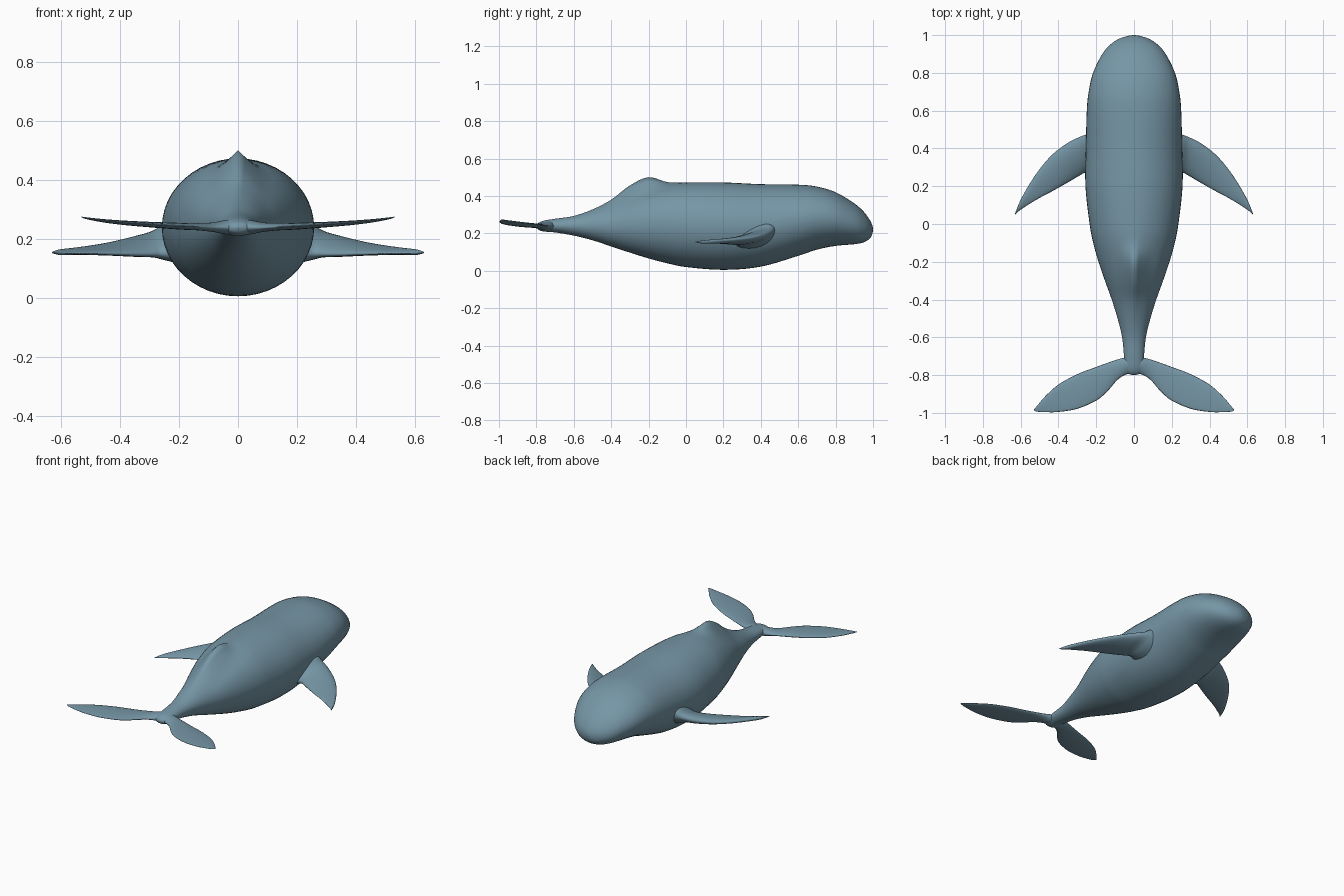
import bpy, bmesh
from math import sin, cos, pi

default = bpy.data.objects.get("Cube")
if default:
    bpy.data.objects.remove(default, do_unlink=True)

# Single slate blue skin
skin = bpy.data.materials.new("slate blue skin")
skin.use_nodes = True
colour = (0.18, 0.305, 0.38, 1)
skin.diffuse_color = colour
skin.node_tree.nodes["Principled BSDF"].inputs["Base Color"].default_value = colour


def resample(stations, steps):
    """Smooth curve through all stations (Catmull-Rom)."""
    out = []
    last = len(stations) - 1
    for i in range(last):
        a, b = stations[max(i - 1, 0)], stations[i]
        c, d = stations[i + 1], stations[min(i + 2, last)]
        for s in range(steps):
            t = s / steps
            out.append([q + 0.5 * t * (r - p + t * (2*p - 5*q + 4*r - u + t * (3*(q - r) + u - p)))
                        for p, q, r, u in zip(a, b, c, d)])
    out.append(list(stations[last]))
    return out


def loft(name, rings):
    """Skin closed rings of points and cap both ends."""
    bm = bmesh.new()
    loops = [[bm.verts.new(p) for p in ring] for ring in rings]
    n = len(loops[0])
    for a, b in zip(loops, loops[1:]):
        for i in range(n):
            j = (i + 1) % n
            bm.faces.new((a[i], a[j], b[j], b[i]))
    bm.faces.new(loops[0])
    bm.faces.new(loops[-1])
    bmesh.ops.recalc_face_normals(bm, faces=bm.faces)
    for f in bm.faces:
        f.smooth = True
    mesh = bpy.data.meshes.new(name)
    bm.to_mesh(mesh)
    bm.free()
    mesh.materials.append(skin)
    obj = bpy.data.objects.new(name, mesh)
    bpy.context.collection.objects.link(obj)
    return obj


# Body: y, half width, belly z, back z, dorsal hump height
body = [
    (1.0, .004, .218, .224, 0), (.995, .035, .193, .246, 0), (.98, .08, .170, .276, 0),
    (.95, .125, .152, .316, 0), (.9, .168, .142, .36, 0), (.8, .217, .133, .42, 0),
    (.7, .24, .113, .45, 0), (.6, .25, .08, .46, 0), (.4, .255, .022, .463, 0),
    (.2, .257, .005, .472, 0), (0, .235, .02, .47, .002), (-.1, .216, .04, .458, .016),
    (-.2, .188, .066, .432, .068), (-.3, .154, .097, .396, .06), (-.4, .118, .13, .352, .028),
    (-.5, .087, .163, .32, .008), (-.6, .063, .188, .293, 0), (-.7, .053, .205, .278, 0),
    (-.76, .05, .21, .268, 0), (-.79, .035, .22, .255, 0), (-.8, .004, .236, .24, 0),
]


def body_ring(y, w, low, high, hump, sides=48):
    ring = []
    for k in range(sides):
        a = 2 * pi * k / sides
        x = w * cos(a)
        z = (low + high) / 2 + (high - low) / 2 * sin(a)
        if sin(a) > 0:                       # pinch the back into a low fin
            z += hump * max(0, 1 - abs(x) / .1) ** 1.5
        ring.append((x, y, z))
    return ring


loft("body", [body_ring(*s) for s in resample(body, 5)])

# Fins: x, leading y, leading z, trailing y, trailing z, half thickness
flipper = [
    (.18, .50, .225, .23, .15, .075), (.25, .475, .218, .27, .15, .052),
    (.29, .46, .207, .255, .148, .034), (.35, .43, .193, .22, .148, .027),
    (.43, .37, .178, .175, .15, .019), (.50, .29, .168, .138, .151, .014),
    (.56, .20, .161, .102, .151, .011), (.605, .118, .156, .072, .152, .009),
    (.63, .054, .154, .05, .153, .002),
]
fluke = [
    (0, -.70, .24, -.785, .24, .03), (.05, -.708, .24, -.80, .238, .022),
    (.09, -.718, .24, -.828, .238, .015), (.14, -.735, .241, -.885, .241, .012),
    (.2, -.757, .242, -.935, .244, .011), (.3, -.795, .247, -.978, .25, .009),
    (.4, -.85, .254, -.995, .257, .007), (.47, -.912, .262, -.996, .264, .005),
    (.515, -.965, .27, -.993, .27, .003), (.53, -.983, .274, -.987, .274, .001),
]


def fin_ring(x, y1, z1, y2, z2, thick, side, points=24):
    ring = []
    for k in range(points):
        a = 2 * pi * k / points
        t = (1 - cos(a)) / 2                 # 0 at leading edge, 1 at trailing
        edge = sin(a) * thick * (1.25 - .5 * t)
        ring.append((side * x, y1 + (y2 - y1) * t, z1 + (z2 - z1) * t + edge))
    return ring


for label, side in (("left", 1), ("right", -1)):
    for part, table in (("flipper", flipper), ("tail_fluke", fluke)):
        loft(f"{label}_{part}", [fin_ring(*s, side) for s in resample(table, 5)])
